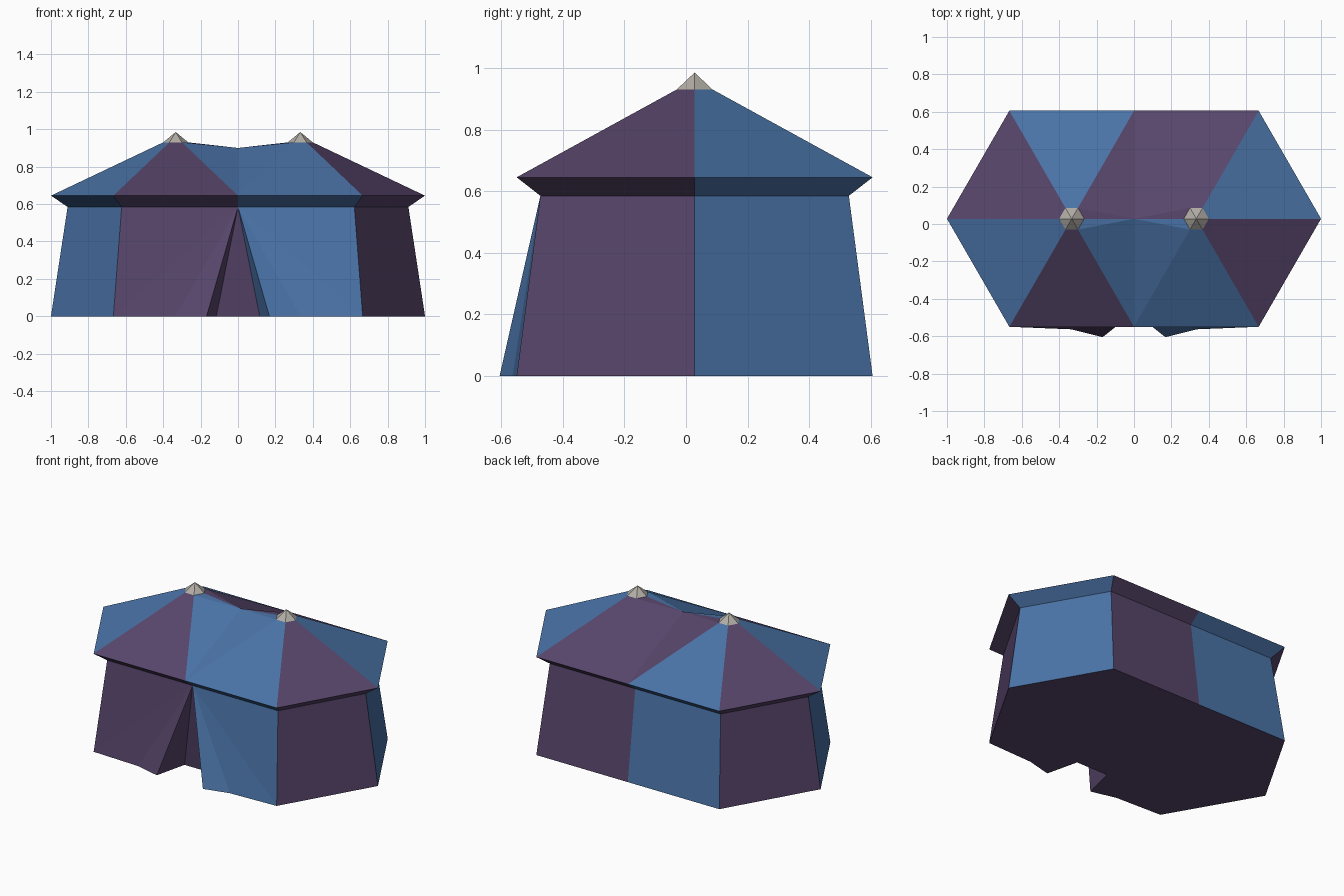
import bpy, bmesh, math

if "Cube" in bpy.data.objects:
    bpy.data.objects.remove(bpy.data.objects["Cube"])

CY = 0.028      # centre line of the tent body in y
POLE = 0.333    # x of each roof peak
R, R_TOP, R_CAP = 0.667, 0.578, 0.067
Z_WALL, Z_EAVE, Z_CAP, Z_TIP, Z_DIP = 0.585, 0.645, 0.93, 0.985, 0.90


def material(name, rgb):
    m = bpy.data.materials.new(name)
    m.diffuse_color = [((c / 255 + 0.055) / 1.055) ** 2.4 for c in rgb] + [1]
    m.use_nodes = True
    m.node_tree.nodes["Principled BSDF"].inputs["Base Color"].default_value = m.diffuse_color
    return m


MATS = [material("blue canvas", (74, 115, 167)),
        material("purple canvas", (87, 69, 106)),
        material("grey metal", (178, 173, 166))]
BLUE, PURPLE, GREY = 0, 1, 2


def build(name, faces):
    """Mesh from (points, material) faces, welded and flat shaded."""
    bm = bmesh.new()
    for pts, mat in faces:
        bm.faces.new([bm.verts.new(p) for p in pts]).material_index = mat
    bmesh.ops.remove_doubles(bm, verts=bm.verts, dist=1e-4)
    me = bpy.data.meshes.new(name)
    bm.to_mesh(me)
    bm.free()
    for m in MATS:
        me.materials.append(m)
    ob = bpy.data.objects.new(name, me)
    bpy.context.collection.objects.link(ob)


def hex_pt(side, r, z, deg):
    a = math.radians(deg)
    return (side * POLE + r * math.cos(a), CY + r * math.sin(a), z)


def ring(r, z):
    """Eight outline points of two joined hexagons, from the front middle, anticlockwise."""
    h = r * math.sin(math.pi / 3)
    right = [hex_pt(1, r, z, d) for d in (-60, 0, 60)]
    left = [hex_pt(-1, r, z, d) for d in (120, 180, 240)]
    return [(0, CY - h, z)] + right + [(0, CY + h, z)] + left


def mirrored(pts, s):
    return pts if s > 0 else [(-x, y, z) for x, y, z in reversed(pts)]


base, wall_top, eave = ring(R, 0), ring(R_TOP, Z_WALL), ring(R, Z_EAVE)

# walls: alternating panels, the two front ones belong to the door
walls = [([base[i], base[i + 1], wall_top[i + 1], wall_top[i]], i % 2) for i in range(1, 7)]

# front panels flare into door flaps that fold back into the entrance
top = wall_top[0]
flap, crease, inner = (0.168, -0.605, 0), (0.335, -0.563, 0), (0.116, -0.39, 0)
for s, mat in ((1, BLUE), (-1, PURPLE)):
    for tri in ([top, inner, flap], [top, flap, crease], [top, crease, base[1]],
                [top, base[1], wall_top[1]]):
        walls.append((mirrored(tri, s), mat))
inner_l = (-inner[0], inner[1], 0)
walls.append(([top, inner_l, inner], PURPLE))
build("walls_and_door", walls)

# floor
left_front = mirrored([inner, flap, crease], -1)
build("floor", [(list(reversed([inner, flap, crease] + base[1:4] + base[5:] + left_front)), PURPLE)])

# roof: sloping panels with the turned-under eave
roof = []
for i in range(8):
    j = (i + 1) % 8
    side = 1 if i < 4 else -1
    a = -120 + 60 * i if side > 0 else 60 + 60 * (i - 4)
    roof.append(([eave[i], eave[j], hex_pt(side, R_CAP, Z_CAP, a + 60),
                  hex_pt(side, R_CAP, Z_CAP, a)], i % 2))
    roof.append(([wall_top[i], wall_top[j], eave[j], eave[i]], i % 2))

# sagging saddle between the peaks
dip = (0, CY, Z_DIP)
ridge = hex_pt(1, R_CAP, Z_CAP, 180)
for s in (1, -1):
    f, b = hex_pt(1, R_CAP, Z_CAP, -120), hex_pt(1, R_CAP, Z_CAP, 120)
    roof += [(mirrored([eave[0], f, dip], s), BLUE), (mirrored([f, ridge, dip], s), BLUE),
             (mirrored([b, eave[4], dip], s), PURPLE), (mirrored([ridge, b, dip], s), PURPLE)]
build("roof", roof)

# metal pole caps
for side, name in ((-1, "left_pole_cap"), (1, "right_pole_cap")):
    tip = (side * POLE, CY, Z_TIP)
    build(name, [([hex_pt(side, R_CAP, Z_CAP, d), hex_pt(side, R_CAP, Z_CAP, d + 60), tip], GREY)
                 for d in range(0, 360, 60)])
